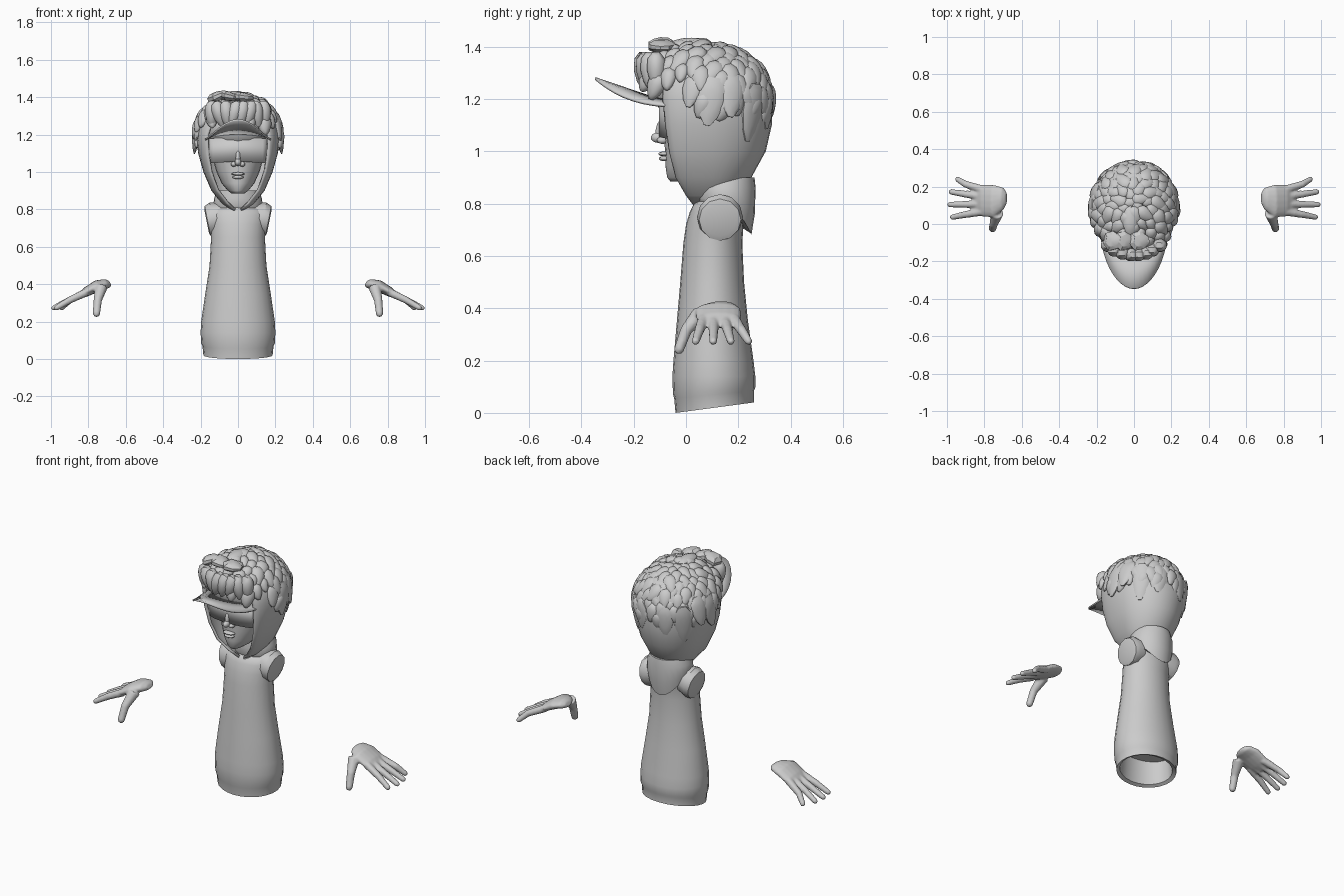
import bpy, bmesh, math, random
from math import sin, cos, pi
from mathutils import Vector, Matrix

random.seed(4)
if "Cube" in bpy.data.objects:
    bpy.data.objects.remove(bpy.data.objects["Cube"])

GREY = (0.6, 0.6, 0.6, 1)
mat = bpy.data.materials.new("plain grey")
mat.use_nodes = True
mat.diffuse_color = GREY
mat.node_tree.nodes["Principled BSDF"].inputs["Base Color"].default_value = GREY


def finish(name, bm, angle=40, thick=0):
    """Turn a bmesh into a shaded object, optionally a thin shell."""
    bmesh.ops.recalc_face_normals(bm, faces=bm.faces)
    me = bpy.data.meshes.new(name)
    bm.to_mesh(me)
    bm.free()
    me.materials.append(mat)
    ob = bpy.data.objects.new(name, me)
    bpy.context.collection.objects.link(ob)
    if thick:
        mod = ob.modifiers.new("thickness", "SOLIDIFY")
        mod.thickness = thick
    bpy.ops.object.select_all(action="DESELECT")
    ob.select_set(True)
    bpy.context.view_layer.objects.active = ob
    bpy.ops.object.shade_smooth_by_angle(angle=math.radians(angle))
    return ob


def loft(bm, rings, closed=True, caps=True):
    """Skin a list of equal point rings."""
    rows = [[bm.verts.new(p) for p in r] for r in rings]
    n = len(rows[0])
    for a, b in zip(rows, rows[1:]):
        for i in range(n if closed else n - 1):
            j = (i + 1) % n
            bm.faces.new((a[i], a[j], b[j], b[i]))
    if closed and caps:
        bm.faces.new(rows[0])
        bm.faces.new(rows[-1])


def oval(z, rx, y0, y1, n=24, tilt=0):
    cy, ry = (y0 + y1) / 2, (y1 - y0) / 2
    return [(rx * sin(2 * pi * i / n), cy - ry * cos(2 * pi * i / n),
             z - tilt * cos(2 * pi * i / n)) for i in range(n)]


def ball(bm, pos, size, rot=Matrix(), taper=0, u=10, v=7):
    new = bmesh.ops.create_uvsphere(bm, u_segments=u, v_segments=v, radius=1)["verts"]
    for p in new:
        k = 1 - taper * p.co.x
        local = Vector((p.co.x * size[0], p.co.y * size[1] * k, p.co.z * size[2] * k))
        p.co = Vector(pos) + rot.to_3x3() @ local


# Torso: hollow at the bottom, with a tilted hem
bm = bmesh.new()
loft(bm, [oval(.16, .16, -.01, .22), oval(.03, .165, -.02, .235, tilt=.02),
          oval(.02, .185, -.04, .26, tilt=.02), oval(.07, .19, -.045, .26, tilt=.015),
          oval(.085, .197, -.05, .265, tilt=.012), oval(.14, .2, -.052, .265),
          oval(.2, .197, -.048, .258), oval(.35, .175, -.035, .237),
          oval(.5, .152, -.022, .222), oval(.65, .144, -.01, .215),
          oval(.72, .147, 0, .22), oval(.77, .155, .015, .23),
          oval(.8, .145, .03, .225), oval(.815, .09, .05, .2)])
finish("torso", bm)

# Shoulder sockets, facing out and slightly down
for side, label in ((1, "left"), (-1, "right")):
    bm = bmesh.new()
    spots = [(.07, .76, .075), (.135, .748, .088), (.162, .738, .08), (.168, .736, .06)]
    loft(bm, [[(side * (x + .2 * r * sin(a)), .13 + r * cos(a), z + r * sin(a))
               for a in [2 * pi * i / 12 for i in range(12)]] for x, z, r in spots])
    finish(label + "_shoulder", bm, 30)

# Collar: pointed down the back
bm = bmesh.new()
rings = []
for rx, ry, z, dip in ((.125, .1, .79, .11), (.132, .113, .82, .06),
                       (.128, .116, .86, 0), (.11, .112, .9, 0)):
    rings.append([(rx * sin(a), .15 + ry * cos(a), z - dip * max(0, cos(a)) ** 2)
                  for a in [2 * pi * i / 24 for i in range(24)]])
loft(bm, rings)
finish("collar", bm, 50)

# Hood: rings left open around the face (z, half width, opening, front, back)
bm = bmesh.new()
rings = []
for z, a, w, f, b in ((.79, .035, .012, .03, .12), (.83, .085, .055, .0, .18),
                      (.9, .142, .108, -.04, .25), (1, .185, .143, -.065, .305),
                      (1.1, .213, .158, -.08, .328), (1.2, .225, .16, -.09, .332),
                      (1.29, .21, .13, -.09, .315), (1.36, .15, .07, -.06, .26),
                      (1.4, .05, .005, .03, .16)):
    half = [(w + (a - w) * sin(t), .1 + (f - .1) * cos(t), z)
            for t in [pi / 2 * i / 6 for i in range(6)]]
    half += [(a * cos(t), .1 + (b - .1) * sin(t), z)
             for t in [pi / 2 * i / 8 for i in range(9)]]
    rings.append(half + [(-x, y, z) for x, y, z in reversed(half[:-1])])
loft(bm, rings, closed=False)
finish("hood", bm, 60, thick=.014)

# Face
bm = bmesh.new()
loft(bm, [oval(.885, .035, -.06, .1), oval(.9, .055, -.072, .12), oval(.94, .088, -.078, .16),
          oval(1, .115, -.08, .2), oval(1.08, .138, -.086, .22), oval(1.18, .148, -.088, .24),
          oval(1.28, .14, -.075, .24), oval(1.35, .09, 0, .2)])
finish("face", bm, 60)

# Nose and lips
bm = bmesh.new()
ball(bm, (0, -.105, 1.052), (.018, .03, .02))
ball(bm, (0, -.09, 1.085), (.015, .025, .05), Matrix.Rotation(-.25, 4, "X"))
for s in (-1, 1):
    ball(bm, (s * .023, -.09, 1.042), (.016, .022, .014))
finish("nose", bm, 60)
bm = bmesh.new()
ball(bm, (0, -.084, .99), (.038, .022, .009))
ball(bm, (0, -.082, .972), (.032, .022, .01))
finish("lips", bm, 60)

# Wrap-around visor
bm = bmesh.new()
loft(bm, [[(.16 * s, -.104 + .05 * s * s, z - .012 * abs(s)) for s in
           [i / 6 - 1 for i in range(13)]] for z in (1.058, 1.19)], closed=False)
finish("visor", bm, 60, thick=.009)

# Cap brim: lifted toward the tip
bm = bmesh.new()
arc = [math.radians(7.5 * i - 90) for i in range(25)]
inner = [Vector((.165 * sin(t), .02 - .15 * cos(t), 1.18 + .03 * cos(t))) for t in arc]
outer = [Vector((.185 * sin(t), .02 - .365 * cos(t), 1.175 + .108 * cos(t) ** 3)) for t in arc]
mid = [(p + q) / 2 for p, q in zip(inner, outer)]
loft(bm, [inner, mid, outer], closed=False)
finish("cap_brim", bm, 40, thick=.01)

# Hair: flattened tufts flowing away from the crown
CENTRE, RADII = Vector((0, .09, 1.19)), Vector((.222, .232, .212))
CROWN = Vector((0, .14, 1.5))


def tuft(bm, direction, size, lift=0, yaw=0):
    d = Vector(direction).normalized()
    pos = CENTRE + d * RADII
    n = Vector([d[i] / RADII[i] for i in range(3)]).normalized()
    flow = pos - CROWN
    flow = (flow - n * flow.dot(n)).normalized()
    rot = Matrix((flow, n.cross(flow), n)).transposed().to_4x4()
    rot = rot @ Matrix.Rotation(yaw, 4, "Z") @ Matrix.Rotation(-.08, 4, "Y")
    ball(bm, pos + n * lift, size, rot, taper=.35)


bm = bmesh.new()
ball(bm, CENTRE + Vector((0, 0, .05)), (.21, .222, .155), u=20, v=12)
COUNT = 230
for i in range(COUNT):
    h = 1 - 2 * (i + .5) / COUNT
    t = i * pi * (3 - 5 ** .5)
    r = (1 - h * h) ** .5
    d = Vector((r * cos(t), r * sin(t), h))
    pos = CENTRE + d * RADII
    if pos.z < (1.25 if pos.y < .04 else 1.15) + random.uniform(-.02, .02):
        continue
    front = max(0, -d.y)
    k = random.uniform(.8, 1.25)
    tuft(bm, d, (.05 * k, .033 * k, .02 * k + .012 * front), .035 * front,
         random.uniform(-.5, .5))
# long side and nape locks
for s in (-1, 1):
    for d, size in (((s, .02, 0), (.1, .055, .02)), ((s * .9, .35, .1), (.09, .05, .02)),
                    ((s * .72, .7, -.2), (.12, .05, .016)), ((s * .35, .95, -.1), (.09, .05, .016)),
                    ((s, -.3, .2), (.07, .04, .02))):
        tuft(bm, d, size, .004)
finish("hair", bm, 50)

# Front fringe, over and under the brim
bm = bmesh.new()
for i in range(8):
    x = -.14 + .04 * i
    y = -.165 + 2.6 * x * x
    lean = Matrix.Rotation(random.uniform(-.35, .35), 4, "Y")
    down = Matrix.Rotation(pi / 2, 4, "Y")
    ball(bm, (x, y, 1.31), (.075, .036, .036), lean @ down, taper=.3)
    ball(bm, (x * .9, y + .075, 1.21), (.035, .025, .02), lean @ down, taper=.4)
finish("fringe", bm, 40)

# Swept-up flick at the front
bm = bmesh.new()
for x, z, a in ((-.11, 1.405, -.7), (-.05, 1.405, .35), (.03, 1.4, .15)):
    ball(bm, (x, -.09, z), (.06, .055, .026), Matrix.Rotation(a * .6, 4, "Y"), taper=.3, u=7, v=5)
ball(bm, (-.02, .02, 1.41), (.042, .08, .024))
finish("hair_flick", bm, 25)

# Hands: palm, fingers and thumb fused together
PALM = ((.682, .405, .14, .03, .012), (.7, .404, .135, .06, .024), (.75, .392, .122, .088, .028),
        (.81, .36, .125, .086, .023), (.85, .335, .125, .072, .013))
FINGERS = ((.185, .95, .24), (.147, .985, .172), (.106, .992, .104), (.066, .978, .036))


def digit(bm, points, radii):
    """Rounded tapering tube along a path."""
    points = [Vector(p) for p in points]
    axis = (points[-1] - points[0]).normalized()
    points.append(points[-1] + axis * radii[-1] * .7)
    side = axis.orthogonal().normalized()
    up = axis.cross(side)
    loft(bm, [[p + (side * cos(a) + up * sin(a)) * r for a in [pi * i / 5 for i in range(10)]]
              for p, r in zip(points, list(radii) + [radii[-1] * .5])])


for s, label in ((1, "left"), (-1, "right")):
    bm = bmesh.new()
    loft(bm, [[(x + t * .5 * sin(a), y + w * cos(a), z + t * sin(a))
               for a in [pi * i / 8 for i in range(16)]] for x, z, y, w, t in PALM])
    for y, tip_x, tip_y in FINGERS:
        digit(bm, ((.81, y, .357), (.9, (y + tip_y) / 2, .315), (tip_x - .005, tip_y, .272)),
              (.022, .019, .015))
    digit(bm, ((.73, .06, .385), (.75, .0, .315), (.757, -.028, .24)), (.034, .023, .02))
    bmesh.ops.scale(bm, vec=(s, 1, 1), verts=bm.verts)
    hand = finish(label + "_hand", bm, 60)
    fuse = hand.modifiers.new("fuse", "REMESH")
    fuse.mode = "VOXEL"
    fuse.voxel_size = .006
    fuse.use_smooth_shade = True
    soften = hand.modifiers.new("soften", "SMOOTH")
    soften.iterations = 4
